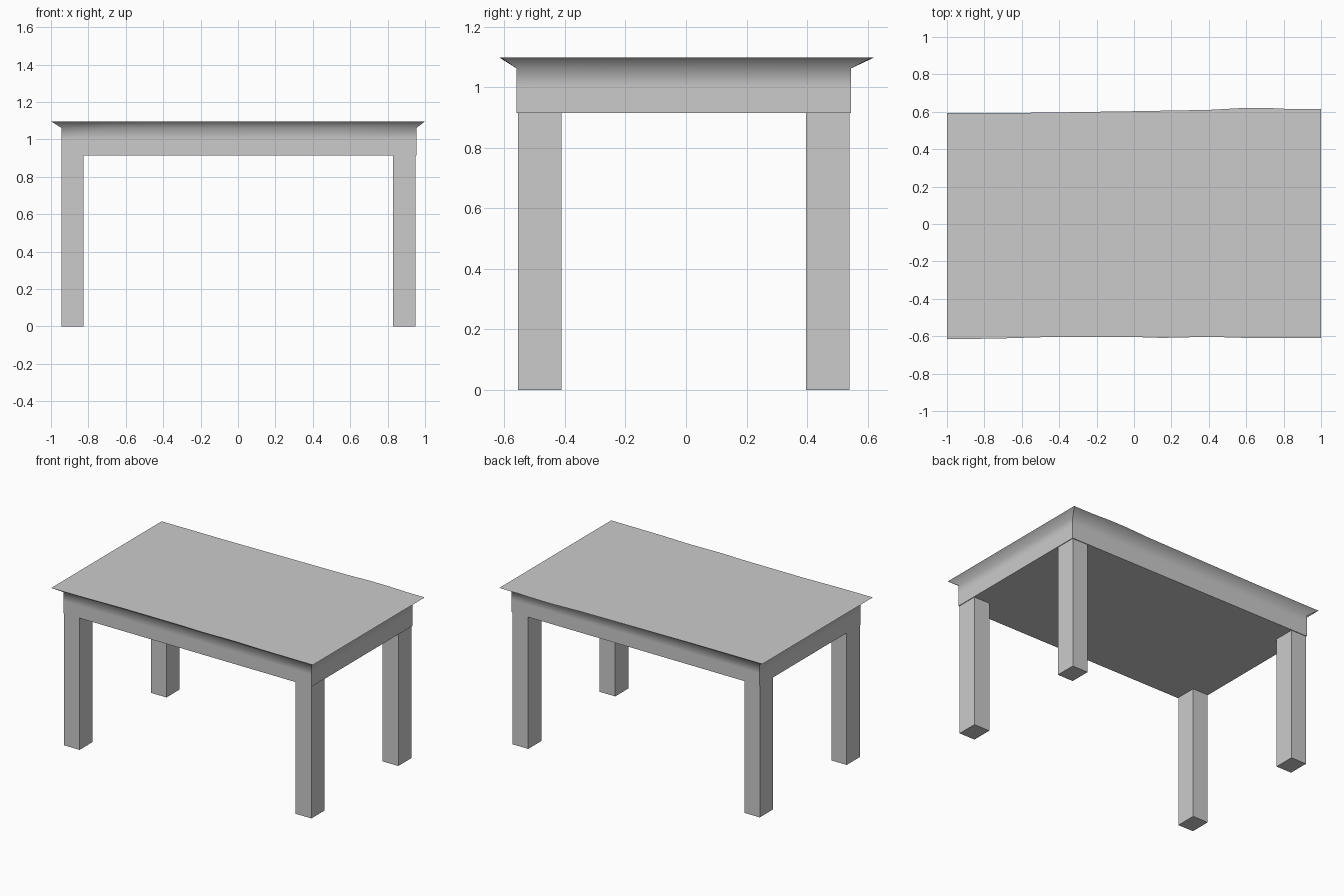
import bpy, bmesh

if "Cube" in bpy.data.objects:
    bpy.data.objects.remove(bpy.data.objects["Cube"])

# slightly wavy long edges of the table top (x, y)
FRONT = [(-1, -.615), (-.75, -.613), (-.45, -.604), (0, -.604), (.15, -.609),
         (.4, -.603), (.6, -.609), (1, -.61)]
BACK = [(1, .614), (.85, .614), (.72, .62), (.58, .62), (.4, .61), (0, .603),
        (-.5, .595), (-1, .593)]


def finish(bm, name):
    bmesh.ops.recalc_face_normals(bm, faces=bm.faces)
    mesh = bpy.data.meshes.new(name)
    bm.to_mesh(mesh)
    bm.free()
    obj = bpy.data.objects.new(name, mesh)
    bpy.context.collection.objects.link(obj)
    return obj


def box(name, x0, x1, y0, y1, z0, z1):
    bm = bmesh.new()
    bmesh.ops.create_cube(bm, size=1)
    for v in bm.verts:
        v.co = (x0 if v.co.x < 0 else x1, y0 if v.co.y < 0 else y1,
                z0 if v.co.z < 0 else z1)
    return finish(bm, name)


# table top: solid apron block flaring out to a knife edge
def apron_ring(z):
    x0, x1, y0, y1 = -.945, .955, -.56, .545
    px = lambda x: x0 + (x + 1) / 2 * (x1 - x0)
    return [(px(x), y0, z) for x, _ in FRONT] + [(px(x), y1, z) for x, _ in BACK]


bm = bmesh.new()
levels = [apron_ring(.915), apron_ring(1.0), apron_ring(1.062),
          [(x, y, 1.097) for x, y in FRONT + BACK]]
rings = [[bm.verts.new(p) for p in ring] for ring in levels]
n = len(rings[0])
for lower, upper in zip(rings, rings[1:]):
    for i in range(n):
        j = (i + 1) % n
        bm.faces.new((lower[i], lower[j], upper[j], upper[i])).smooth = True
bm.faces.new(rings[0][::-1])
bm.faces.new(rings[-1])

# keep the corner seams, the rim and the bottom edge crisp
corners = (0, len(FRONT) - 1, len(FRONT), n - 1)
pairs = [(a[c], b[c]) for a, b in zip(rings, rings[1:]) for c in corners]
pairs += [(r[i], r[(i + 1) % n]) for r in (rings[0], rings[-1]) for i in range(n)]
for a, b in pairs:
    bm.edges.get((a, b)).smooth = False
finish(bm, "table_top")

# four square legs
for side, x0, x1 in (("left", -.943, -.825), ("right", .83, .95)):
    for end, y0, y1 in (("front", -.554, -.411), ("back", .396, .54)):
        box(f"{end}_{side}_leg", x0, x1, y0, y1, 0, .915)
